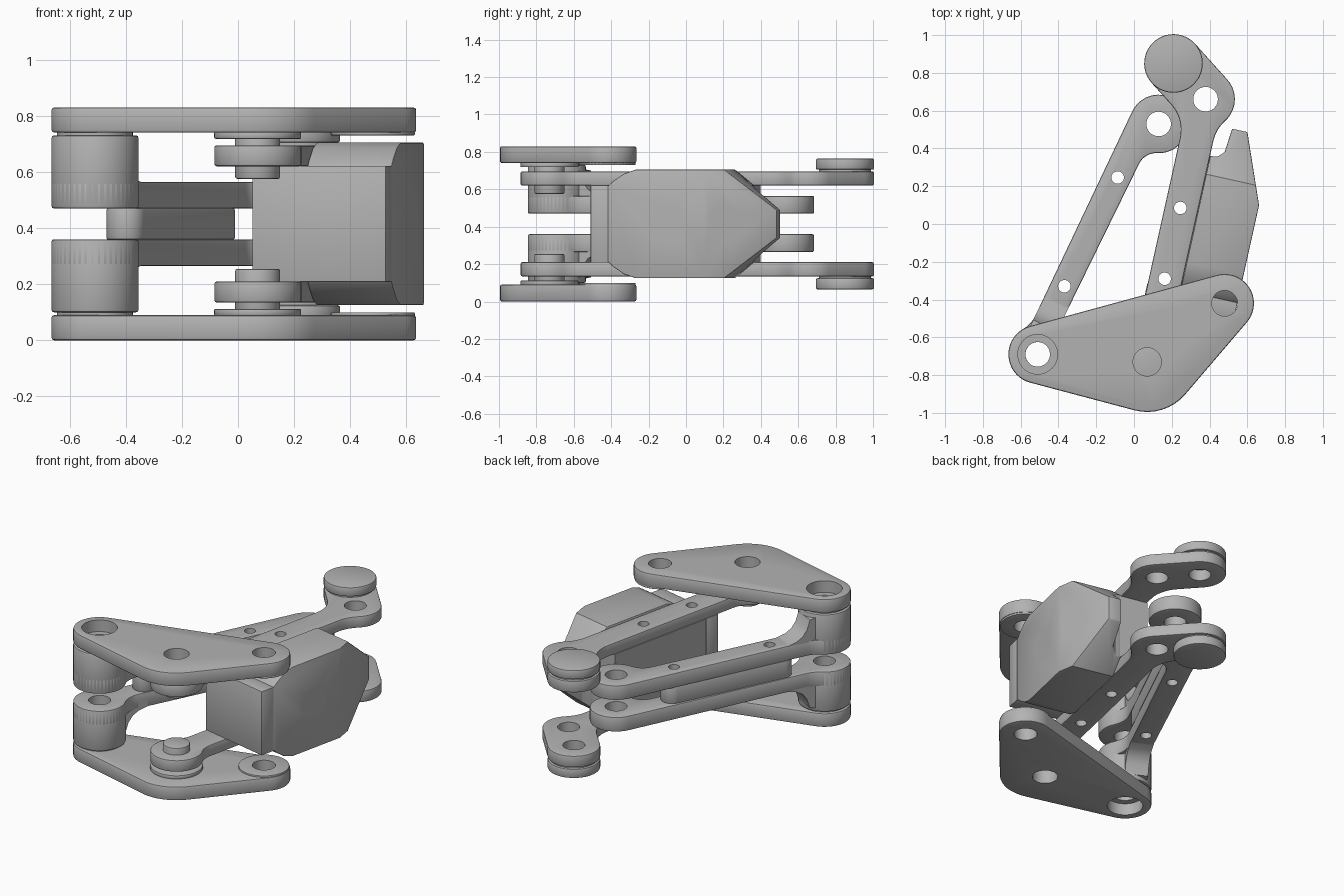
import bpy, bmesh, math
from mathutils import Matrix

if "Cube" in bpy.data.objects:
    bpy.data.objects.remove(bpy.data.objects["Cube"])

HEIGHT = 0.83
WORLD = Matrix.Identity(4)
ARM = Matrix.Translation((-0.207, 0, 0)) @ Matrix.Rotation(math.radians(-26.1), 4, "Z")
LINK = Matrix.Rotation(math.radians(-12.5), 4, "Z")
# Turns a flat outline into a side profile extruded along x
STAND = Matrix(((0, 0, 1, 0), (1, 0, 0, 0), (0, 1, 0, 0), (0, 0, 0, 1)))

grey = bpy.data.materials.new("machined grey")
grey.use_nodes = True
grey.diffuse_color = (0.45, 0.45, 0.45, 1)
grey.node_tree.nodes["Principled BSDF"].inputs["Base Color"].default_value = (0.45, 0.45, 0.45, 1)
parts = []


def circle(x, y, r, n=48):
    return [(x + r * math.cos(math.tau * i / n), y + r * math.sin(math.tau * i / n)) for i in range(n)]


def belt(circles):
    """Outline wrapped counterclockwise round circles; a negative radius makes a hollow fillet."""
    n = len(circles)
    normals = []
    for i, (x, y, r) in enumerate(circles):
        x2, y2, r2 = circles[(i + 1) % n]
        ratio = (r - r2) / math.hypot(x2 - x, y2 - y)
        # Touching circles share one point, so rounding is clamped
        normals.append(math.atan2(y2 - y, x2 - x) - math.acos(max(-1, min(1, ratio))))
    pts = []
    for i, (x, y, r) in enumerate(circles):
        start = normals[i - 1]
        sweep = (normals[i] - start) % math.tau
        if r < 0:
            sweep -= math.tau
        steps = max(2, round(abs(sweep) / math.radians(8)))
        for k in range(steps + 1):
            a = start + sweep * k / steps
            p = (x + r * math.cos(a), y + r * math.sin(a))
            # Skip the repeated point where two arcs touch
            if all(math.dist(p, q) > 0.004 for q in pts[-1:] + pts[:1]):
                pts.append(p)
    return pts


def prism(name, pts, z0, z1, frame=WORLD):
    bm = bmesh.new()
    face = bm.faces.new([bm.verts.new((x, y, z0)) for x, y in pts])
    ext = bmesh.ops.extrude_face_region(bm, geom=[face])
    top = [v for v in ext["geom"] if isinstance(v, bmesh.types.BMVert)]
    bmesh.ops.translate(bm, verts=top, vec=(0, 0, z1 - z0))
    # The extrusion can leave the first face in place or drop it; close the base if needed
    if any(e.is_boundary for e in bm.edges):
        bmesh.ops.holes_fill(bm, edges=[e for e in bm.edges if e.is_boundary])
    bm.transform(frame)
    bmesh.ops.recalc_face_normals(bm, faces=bm.faces)
    mesh = bpy.data.meshes.new(name)
    bm.to_mesh(mesh)
    bm.free()
    mesh.materials.append(grey)
    obj = bpy.data.objects.new(name, mesh)
    bpy.context.collection.objects.link(obj)
    return obj


def finish(obj, cutters=(), bevel=0.008, common=()):
    """Bevel the edges, cut the holes and bake the result."""
    def boolean(other, kind):
        mod = obj.modifiers.new(kind, "BOOLEAN")
        mod.operation, mod.object, mod.solver = kind, other, "EXACT"
    for other in common:
        boolean(other, "INTERSECT")
    if bevel:
        mod = obj.modifiers.new("bevel", "BEVEL")
        mod.width, mod.segments = bevel, 2
        mod.limit_method, mod.angle_limit = "ANGLE", math.radians(40)
    for other in cutters:
        boolean(other, "DIFFERENCE")
    graph = bpy.context.evaluated_depsgraph_get()
    mesh = bpy.data.meshes.new_from_object(obj.evaluated_get(graph))
    obj.modifiers.clear()
    obj.data = mesh
    for other in (*cutters, *common):
        bpy.data.objects.remove(other)
    parts.append(obj)


def drill(holes, frame, z0=-0.2, z1=1.0):
    return [prism("cutter", circle(*h), z0, z1, frame) for h in holes]


def pair(name, pts, z0, z1, frame=WORLD, holes=(), bevel=0.008):
    """The same part below and, mirrored, above the middle plane."""
    for side, a, b in (("lower", z0, z1), ("upper", HEIGHT - z1, HEIGHT - z0)):
        finish(prism(f"{side}_{name}", pts, a, b, frame), drill(holes, frame), bevel)


# Outer three-cornered plates
A, B, C = (-0.51, -0.69), (0.07, -0.73), (0.48, -0.42)
pair("plate", belt([(*A, 0.155), (*B, 0.265), (*C, 0.155)]), 0, 0.09,
     holes=[(*A, 0.105), (*B, 0.075), (*C, 0.068)], bevel=0.01)
pair("pivot_washer", circle(*A, 0.135), 0.075, 0.11, holes=[(*A, 0.065)], bevel=0)
pair("pin_washer", circle(*B, 0.155), 0.088, 0.112, bevel=0.005)
pair("corner_washer", circle(*C, 0.15), 0.085, 0.1, holes=[(*C, 0.068)], bevel=0.004)
pair("pin", circle(*B, 0.08), 0.092, 0.255)

# Long arm: two bars, pivot barrels, flared webs and a spacer between the bars
PIVOT, TIP = (0.032, -0.753), (0.07, 0.624)
bolts = [(0, -0.367, 0.033), (0, 0.274, 0.033)]
arm = belt([(*PIVOT, 0.155), (0.22, -0.513, -0.15), (0.17, 0.39, -0.1),
            (*TIP, 0.155), (-0.22, -0.58, -0.15)])
pair("arm_bar", arm, 0.265, 0.36, ARM, bolts + [(*PIVOT, 0.065), (*TIP, 0.065)])
pair("arm_barrel", circle(*PIVOT, 0.155), 0.1, 0.35, ARM, [(*PIVOT, 0.065)])
web = [(-0.65, 0.32), (-0.65, 0.12), (-0.6, 0.13), (-0.58, 0.19), (-0.55, 0.23),
       (-0.51, 0.253), (-0.45, 0.268), (-0.45, 0.32)]
finish(prism("lower_arm_web", web, -0.07, 0.07, ARM @ STAND), bevel=0)
finish(prism("upper_arm_web", [(t, HEIGHT - z) for t, z in web], -0.07, 0.07, ARM @ STAND), bevel=0)
finish(prism("arm_spacer", belt([(0, -0.436, 0.07), (0, 0.286, 0.07)]), 0.358, 0.472, ARM),
       drill(bolts, ARM))

# Long links with an angled end and a round cap
PIN, ELBOW, CAP = (0.227, -0.697), (0.227, 0.727), (0.02, 0.875)
screws = [(0.221, -0.248, 0.033), (0.221, 0.136, 0.033)]
link = belt([(*PIN, 0.155), (0.465, -0.507, -0.15), (0.515, 0.52, -0.2), (*ELBOW, 0.155),
             (*CAP, 0.155), (-0.061, 0.497, -0.2), (-0.011, -0.507, -0.15)])
pair("link", link, 0.135, 0.21, LINK, screws + [(*ELBOW, 0.065), (*CAP, 0.065)])
pair("cap_neck", circle(*CAP, 0.14), 0.11, 0.14, LINK, bevel=0)
pair("cap", circle(*CAP, 0.155), 0.065, 0.125, LINK)


# Block: front plate, core held between the links, and faceted outer body
def box(x0, x1, y0, y1):
    return [(x0, y0), (x1, y0), (x1, y1), (x0, y1)]


finish(prism("block_front_plate", box(0.137, 0.625, -0.384, -0.288), 0.208, 0.622, LINK), bevel=0.003)
finish(prism("block_core", box(0.139, 0.33, -0.3, 0.44), 0.21, 0.62, LINK), drill(screws, LINK), 0)

plan = [(0.316, -0.29), (0.625, -0.29), (0.625, 0.24), (0.481, 0.605), (0.398, 0.605),
        (0.386, 0.475), (0.352, 0.442), (0.316, 0.44)]
rim = [(-0.31, 0.6), (-0.26, 0.645), (-0.2, 0.685), (-0.137, 0.705), (0.34, 0.705), (0.61, 0.485)]
side = rim + [(y, HEIGHT - z) for y, z in reversed(rim)]
bores = []
for y, face in ((0.037, 0.625), (0.35, 0.581)):
    bores += drill([(y, HEIGHT / 2, 0.093)], LINK @ STAND, face - 0.18, 0.8)
    bores += drill([(y, HEIGHT / 2, 0.05)], LINK @ STAND, face - 0.25, 0.8)
finish(prism("block_body", plan, 0, HEIGHT, LINK), bores, 0.006,
       [prism("cutter", side, 0.1, 0.8, LINK @ STAND)])

# Smooth the curved walls and keep the edges crisp
bpy.ops.object.select_all(action="DESELECT")
for obj in parts:
    obj.select_set(True)
bpy.context.view_layer.objects.active = parts[0]
bpy.ops.object.shade_smooth_by_angle(angle=math.radians(30))
